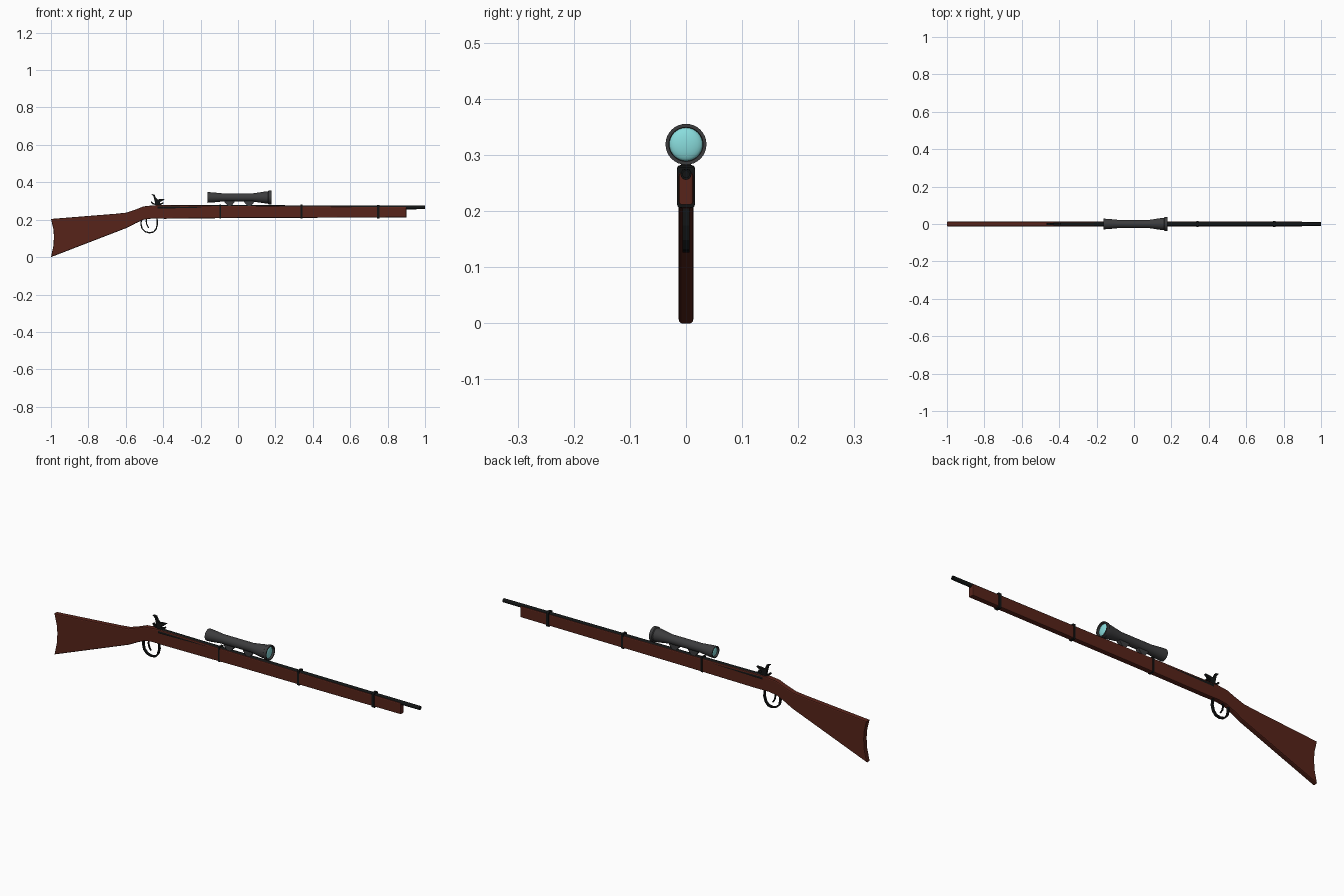
import bpy, bmesh, math
from mathutils import Vector, Matrix

if "Cube" in bpy.data.objects:
    bpy.data.objects.remove(bpy.data.objects["Cube"])


def material(name, rgb):
    m = bpy.data.materials.new(name)
    m.diffuse_color = (*rgb, 1)
    m.use_nodes = True
    m.node_tree.nodes["Principled BSDF"].inputs["Base Color"].default_value = m.diffuse_color
    return m


WOOD = material("dark_wood", (0.095, 0.017, 0.01))
BLACK = material("black_metal", (0.006, 0.007, 0.007))
GREY = material("scope_grey", (0.045, 0.045, 0.047))
GLASS = material("lens_blue", (0.25, 0.72, 0.72))


def finish(name, bm, mat, smooth=False):
    bmesh.ops.recalc_face_normals(bm, faces=bm.faces)
    me = bpy.data.meshes.new(name)
    bm.to_mesh(me)
    bm.free()
    me.materials.append(mat)
    ob = bpy.data.objects.new(name, me)
    bpy.context.collection.objects.link(ob)
    if smooth:
        bpy.ops.object.select_all(action='DESELECT')
        ob.select_set(True)
        bpy.context.view_layer.objects.active = ob
        bpy.ops.object.shade_smooth_by_angle(angle=math.radians(35))
    return ob


def plate(name, outline, half, mat, bevel=0.0, segments=2):
    """Extrude an x-z outline across y and round its side rims."""
    bm = bmesh.new()
    face = bm.faces.new([bm.verts.new((x, -half, z)) for x, z in outline])
    out = bmesh.ops.extrude_face_region(bm, geom=[face], use_keep_orig=True)
    for v in out['geom']:
        if isinstance(v, bmesh.types.BMVert):
            v.co.y = half
    bmesh.ops.recalc_face_normals(bm, faces=bm.faces)
    if bevel:
        rims = [e for e in bm.edges if abs(e.verts[0].co.y - e.verts[1].co.y) < 1e-6]
        bmesh.ops.bevel(bm, geom=rims, offset=bevel, segments=segments,
                        profile=0.5, affect='EDGES')
    return finish(name, bm, mat)


def lathe(name, profile, z, mat, sides=32):
    """Revolve (x, radius) points around an x-axis line at height z."""
    bm = bmesh.new()
    rings = []
    for x, r in profile:
        if r == 0:
            rings.append([bm.verts.new((x, 0, z))] * sides)
        else:
            rings.append([bm.verts.new((x, r * math.cos(a), z + r * math.sin(a)))
                          for a in (2 * math.pi * i / sides for i in range(sides))])
    for a, b in zip(rings, rings[1:]):
        for i in range(sides):
            j = (i + 1) % sides
            bm.faces.new(list(dict.fromkeys((a[i], a[j], b[j], b[i]))))
    return finish(name, bm, mat, True)


def strap(name, points, half, thick, mat):
    """Flat metal strap following an x-z path."""
    pts = [Vector(p) for p in points]
    left, right = [], []
    for i, p in enumerate(pts):
        d = (pts[min(i + 1, len(pts) - 1)] - pts[max(i - 1, 0)]).normalized()
        n = Vector((-d.y, d.x)) * thick / 2
        left.append(p + n)
        right.append(p - n)
    return plate(name, [tuple(p) for p in left + right[::-1]], half, mat)


# Wooden stock, butt to fore-end
plate("stock", [(-1, 0.0), (-0.59, 0.158), (-0.545, 0.182), (-0.505, 0.2), (-0.46, 0.206),
                (-0.39, 0.205), (0.0, 0.209), (0.9, 0.212), (0.9, 0.268), (0.0, 0.274),
                (-0.39, 0.277), (-0.45, 0.277), (-0.505, 0.271), (-0.545, 0.255),
                (-0.595, 0.238), (-0.65, 0.232), (-1, 0.204), (-0.987, 0.15),
                (-0.984, 0.11), (-0.987, 0.06)], 0.0132, WOOD, 0.005)

# Tapered barrel with hollow muzzle
lathe("barrel", [(-0.43, 0), (-0.43, 0.0145), (0.0, 0.0125), (1, 0.0095), (1, 0.006),
                 (0.96, 0.006), (0.96, 0)], 0.2655, BLACK, 16)

# Bands around barrel and fore-end
for i, (x, w, top) in enumerate([(-0.095, 0.004, 0.282), (0.34, 0.005, 0.281), (0.75, 0.007, 0.279)]):
    bm = bmesh.new()
    bot = 0.206
    bmesh.ops.create_cube(bm, size=1, matrix=Matrix.Translation((x, 0, (top + bot) / 2))
                          @ Matrix.Diagonal((2 * w, 0.032, top - bot, 1)))
    edges = [e for e in bm.edges if abs(e.verts[0].co.x - e.verts[1].co.x) > 1e-4]
    bmesh.ops.bevel(bm, geom=edges, offset=0.006, segments=3, profile=0.5, affect='EDGES')
    finish(f"barrel_band_{i + 1}", bm, BLACK)

# Trigger guard and trigger
strap("trigger_guard", [(-0.517, 0.2), (-0.519, 0.178), (-0.513, 0.153), (-0.496, 0.136),
                        (-0.474, 0.13), (-0.452, 0.134), (-0.438, 0.15), (-0.431, 0.175),
                        (-0.433, 0.21)], 0.006, 0.007, BLACK)
strap("trigger", [(-0.488, 0.207), (-0.491, 0.19), (-0.487, 0.172), (-0.477, 0.156)],
      0.003, 0.006, BLACK)

# Cocked hammer and its nipple
plate("hammer", [(-0.44, 0.272), (-0.415, 0.272), (-0.418, 0.295), (-0.404, 0.3), (-0.39, 0.312),
                 (-0.412, 0.311), (-0.43, 0.308), (-0.44, 0.32), (-0.447, 0.335),
                 (-0.464, 0.337), (-0.452, 0.325), (-0.447, 0.305)], 0.006, BLACK)
strap("rear_spur", [(-0.464, 0.296), (-0.456, 0.286), (-0.435, 0.28), (-0.41, 0.285), (-0.398, 0.29)],
      0.006, 0.007, BLACK)

# Telescopic sight: hollow-ended tube
lathe("scope_tube", [(-0.152, 0), (-0.152, 0.022), (-0.163, 0.024), (-0.163, 0.0285),
                     (-0.14, 0.0275), (-0.085, 0.022), (0.08, 0.022), (0.145, 0.0315),
                     (0.16, 0.032), (0.163, 0.0365), (0.178, 0.0365), (0.178, 0.0305),
                     (0.165, 0.0295), (0.165, 0)], 0.319, GREY)

# Domed lenses at both ends
for name, x, r, bulge in [("front_lens", 0.166, 0.0297, 0.010), ("rear_lens", -0.153, 0.0225, -0.008)]:
    lathe(name, [(x + bulge * math.sin(t), r * math.cos(t))
                 for t in (math.pi / 2 * k / 6 for k in range(6))] + [(x + bulge, 0)], 0.319, GLASS)

# Half-round scope mounts
for name, x in [("rear_mount", -0.045), ("front_mount", 0.06)]:
    plate(name, [(x - 0.03, 0.306), (x - 0.026, 0.293), (x - 0.014, 0.279), (x - 0.008, 0.274),
                 (x + 0.008, 0.274), (x + 0.014, 0.279), (x + 0.026, 0.293), (x + 0.03, 0.306)],
          0.009, GREY)
